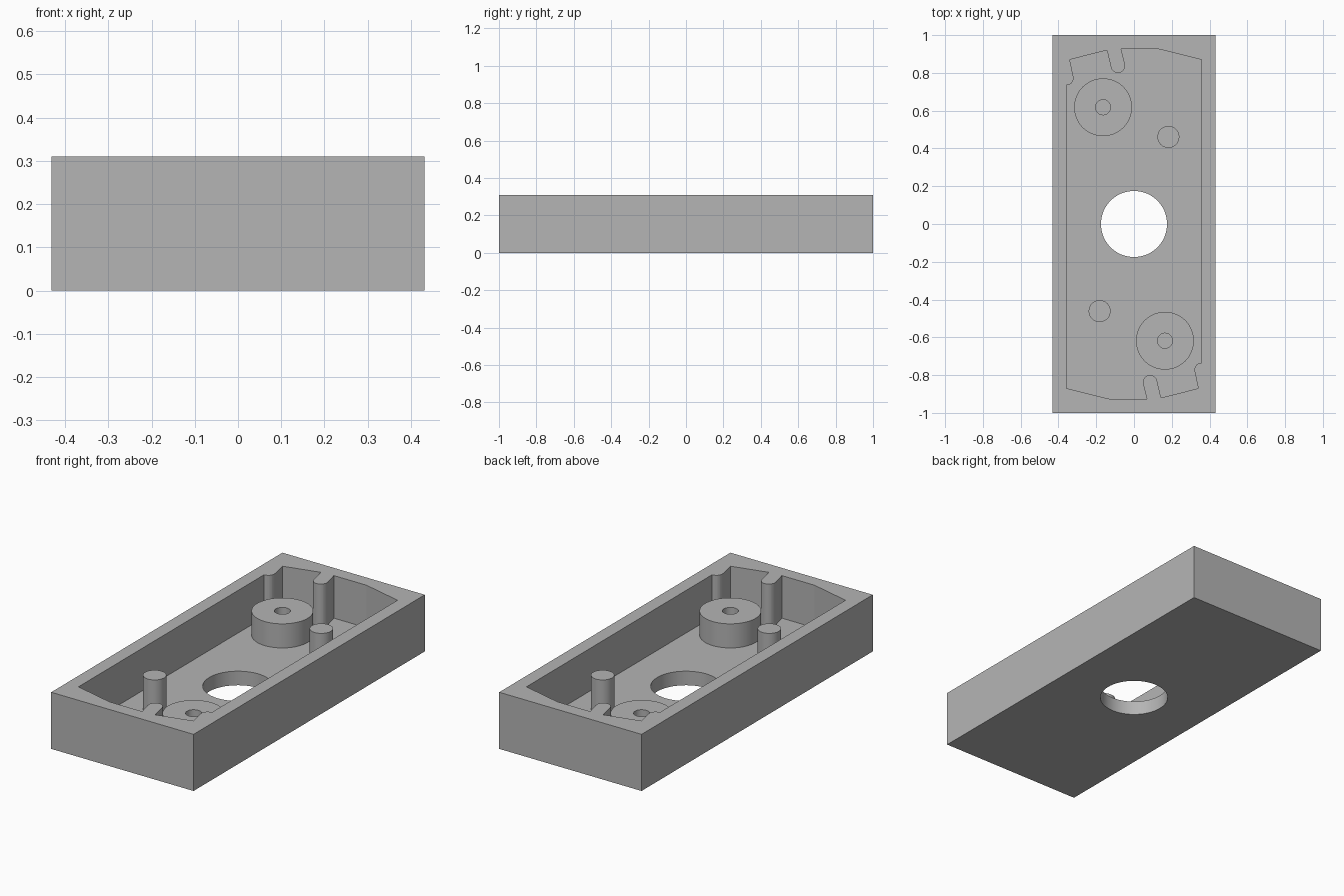
import bpy, bmesh, math

if "Cube" in bpy.data.objects:
    bpy.data.objects.remove(bpy.data.objects["Cube"])

HEIGHT, FLOOR = 0.31, 0.077

grey = bpy.data.materials.new("plain grey")
grey.diffuse_color = (0.46, 0.46, 0.46, 1)
grey.use_nodes = True
grey.node_tree.nodes["Principled BSDF"].inputs["Base Color"].default_value = grey.diffuse_color


def make_object(name, bm):
    bmesh.ops.recalc_face_normals(bm, faces=bm.faces)
    mesh = bpy.data.meshes.new(name)
    bm.to_mesh(mesh)
    bm.free()
    mesh.materials.append(grey)
    obj = bpy.data.objects.new(name, mesh)
    bpy.context.collection.objects.link(obj)
    return obj


def prism(name, outline, z0, z1):
    """Extrude a closed outline from z0 to z1."""
    bm = bmesh.new()
    face = bm.faces.new([bm.verts.new((x, y, z0)) for x, y in outline])
    ext = bmesh.ops.extrude_face_region(bm, geom=[face])
    verts = [v for v in ext["geom"] if isinstance(v, bmesh.types.BMVert)]
    bmesh.ops.translate(bm, vec=(0, 0, z1 - z0), verts=verts)
    return make_object(name, bm)


def arc(cx, cy, r, a0, a1, n):
    angles = [math.radians(a0 + (a1 - a0) * i / n) for i in range(n + 1)]
    return [(cx + r * math.cos(a), cy + r * math.sin(a)) for a in angles]


def circle(cx, cy, r, n=64):
    return arc(cx, cy, r, 0, 360, n)[:-1]


def cut(obj, cutter):
    """Subtract the cutter for good and delete it."""
    mod = obj.modifiers.new("cut", 'BOOLEAN')
    mod.operation = 'DIFFERENCE'
    mod.solver = 'EXACT'
    mod.object = cutter
    bpy.context.view_layer.update()
    deps = bpy.context.evaluated_depsgraph_get()
    mesh = bpy.data.meshes.new_from_object(obj.evaluated_get(deps))
    obj.modifiers.clear()
    obj.data = mesh
    bpy.data.objects.remove(cutter)


def smooth(obj):
    bpy.ops.object.select_all(action='DESELECT')
    obj.select_set(True)
    bpy.context.view_layer.objects.active = obj
    bpy.ops.object.shade_smooth_by_angle(angle=math.radians(12))


# Half of the pocket outline: corner bump, slanted end wall, round-tipped rib
half = (arc(-0.357, 0.772, 0.037, 270, 374, 8)
        + [(-0.34, 0.87), (-0.143, 0.92)]
        + arc(-0.085, 0.838, 0.038, 194, 374, 14)
        + [(-0.068, 0.926), (0.13, 0.926), (0.357, 0.87)])
pocket = half + [(-x, -y) for x, y in half]

# Case: solid block with the pocket and the central opening removed
case = prism("case", [(-0.431, -1), (0.431, -1), (0.431, 1), (-0.431, 1)], 0, HEIGHT)
cut(case, prism("pocket_cutter", pocket, FLOOR, HEIGHT + 0.1))
cut(case, prism("opening_cutter", circle(0, 0, 0.175), -0.1, FLOOR + 0.05))
smooth(case)

# Screw bosses and locating pins, repeated by half a turn
for s, side in ((1, "back"), (-1, "front")):
    boss = prism(side + "_screw_boss", circle(-0.164 * s, 0.618 * s, 0.153), FLOOR, 0.209)
    cut(boss, prism("screw_hole_cutter", circle(-0.164 * s, 0.618 * s, 0.04, 32),
                    FLOOR - 0.05, 0.3))
    smooth(boss)
    smooth(prism(side + "_pin", circle(0.182 * s, 0.461 * s, 0.058, 48), FLOOR, 0.265))
